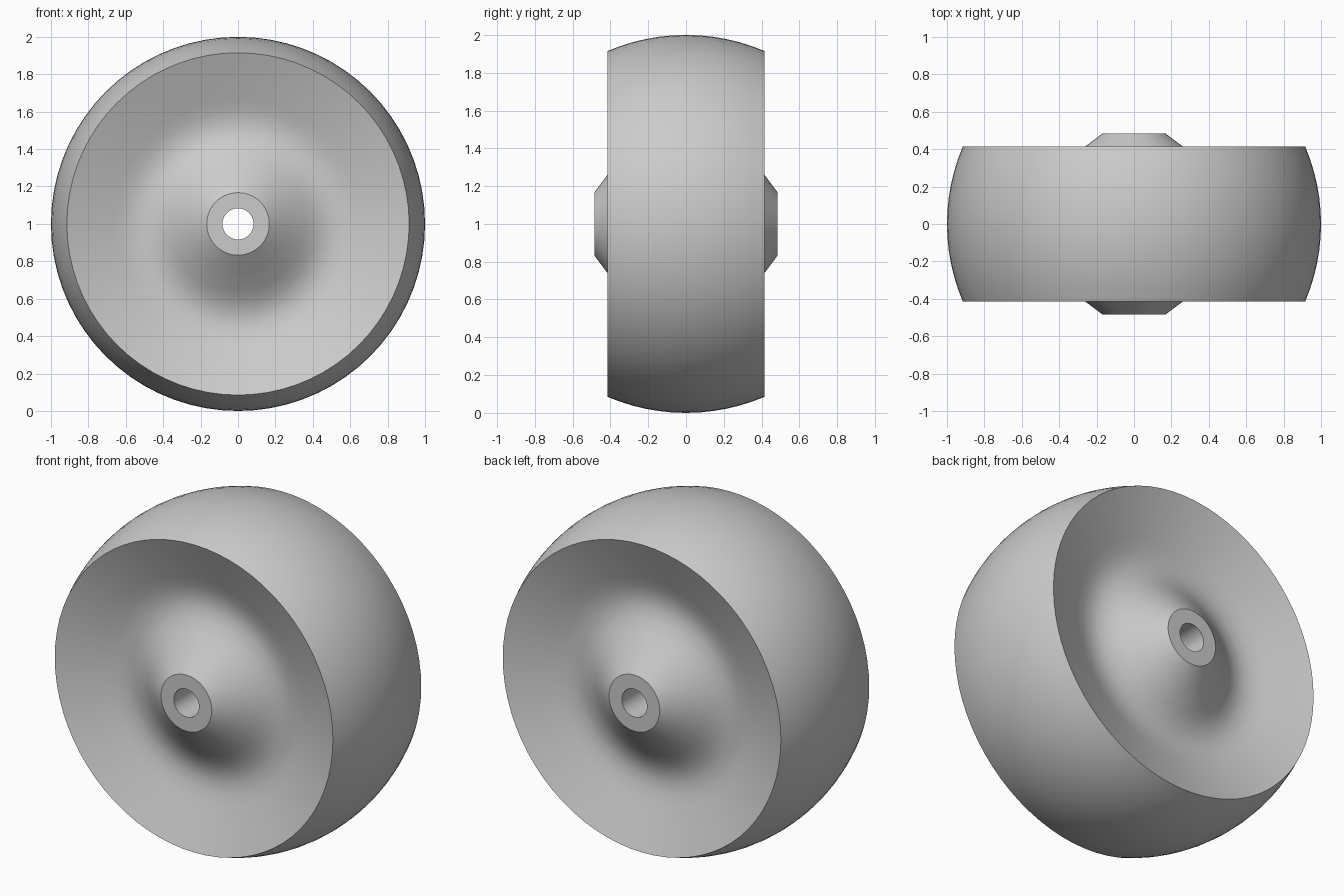
import bpy, bmesh, math
from mathutils import Vector, Matrix

cube = bpy.data.objects.get("Cube")
if cube:
    bpy.data.objects.remove(cube, do_unlink=True)

SEGMENTS = 72
RIM_R, RIM_Y, OUTER_R = 0.915, 0.415, 1.0

grey = bpy.data.materials.new("grey")
grey.use_nodes = True
colour = (0.6, 0.6, 0.6, 1)
grey.diffuse_color = colour
grey.node_tree.nodes["Principled BSDF"].inputs["Base Color"].default_value = colour

# Half profile as (radius, y): bore, hub face, hub cone, dished valley, rim
half = [(0.083, 0.485), (0.167, 0.485), (0.26, 0.415), (0.36, 0.338),
        (0.42, 0.302), (0.48, 0.28), (0.54, 0.276), (0.60, 0.288),
        (0.66, 0.310), (RIM_R, RIM_Y)]

# Crowned tread, a circular arc from one rim to the other
sag = OUTER_R - RIM_R
arc_r = (RIM_Y ** 2 + sag ** 2) / (2 * sag)
sweep = math.asin(RIM_Y / arc_r)
steps = 12
tread = []
for i in range(1, steps):
    a = sweep * (1 - 2 * i / steps)
    tread.append((OUTER_R - arc_r + arc_r * math.cos(a), arc_r * math.sin(a)))

profile = half + tread + [(r, -y) for r, y in reversed(half)]

# Revolve the closed profile around the axle
bm = bmesh.new()
verts = [bm.verts.new((r, y, 0)) for r, y in profile]
edges = [bm.edges.new((verts[i - 1], v)) for i, v in enumerate(verts)]
bmesh.ops.spin(bm, geom=verts + edges, cent=Vector(), axis=Vector((0, 1, 0)),
               angle=math.tau, steps=SEGMENTS, use_merge=True)
bmesh.ops.remove_doubles(bm, verts=bm.verts, dist=0.0005)
bmesh.ops.recalc_face_normals(bm, faces=bm.faces)
bmesh.ops.transform(bm, matrix=Matrix.Translation((0, 0, OUTER_R)), verts=bm.verts)

mesh = bpy.data.meshes.new("wheel")
bm.to_mesh(mesh)
bm.free()
mesh.materials.append(grey)
wheel = bpy.data.objects.new("wheel", mesh)
bpy.context.collection.objects.link(wheel)

# Smooth surfaces with crisp rim, hub and bore edges
bpy.context.view_layer.objects.active = wheel
wheel.select_set(True)
bpy.ops.object.shade_smooth_by_angle(angle=math.radians(30))
